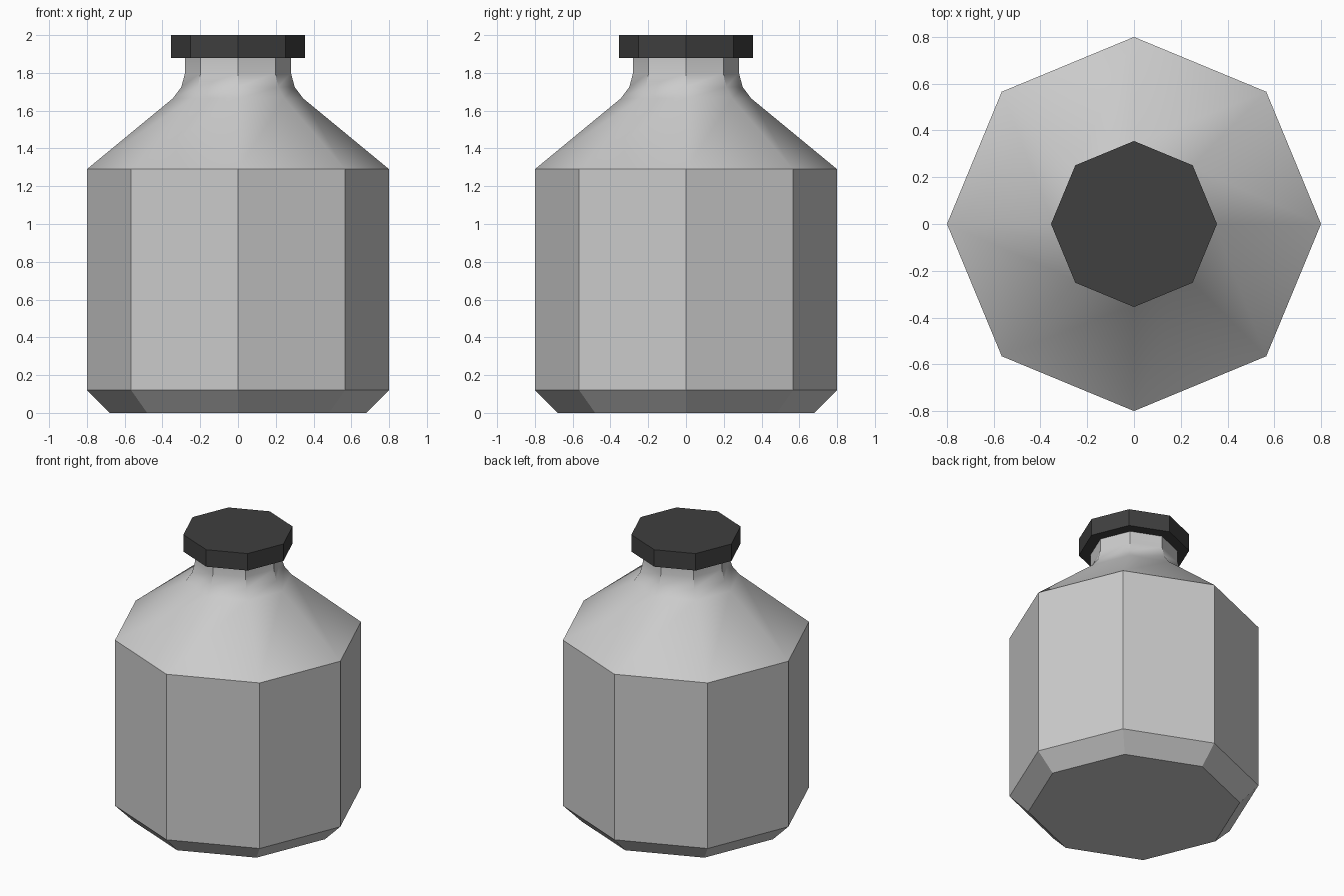
import bpy, bmesh
from math import cos, sin, pi

if "Cube" in bpy.data.objects:
    bpy.data.objects.remove(bpy.data.objects["Cube"])

SIDES = 8


def lathe(name, profile, close_top, is_soft):
    """Spin an (r, z) profile into an eight-sided shell."""
    bm = bmesh.new()
    rings = [[bm.verts.new((r * cos(2 * pi * i / SIDES), r * sin(2 * pi * i / SIDES), z))
              for i in range(SIDES)] for r, z in profile]
    for a, b in zip(rings, rings[1:]):
        for i in range(SIDES):
            j = (i + 1) % SIDES
            bm.faces.new((a[i], a[j], b[j], b[i]))
    bm.faces.new(rings[0][::-1])
    if close_top:
        bm.faces.new(rings[-1])
    for f in bm.faces:
        f.smooth = True
    for e in bm.edges:
        e.smooth = is_soft(*sorted(v.co.z for v in e.verts))
    mesh = bpy.data.meshes.new(name)
    bm.to_mesh(mesh)
    bm.free()
    obj = bpy.data.objects.new(name, mesh)
    bpy.context.collection.objects.link(obj)
    return obj


# Bottle: chamfered base, straight wall, soft shoulder and faceted neck
def shoulder_soft(lo, hi):
    ring = hi - lo < 0.001
    return lo > 1.3 if ring else (lo > 1.2 and hi < 1.75)


lathe("bottle",
      [(0.68, 0), (0.8, 0.12), (0.8, 1.29), (0.345, 1.665),
       (0.30, 1.725), (0.28, 1.80), (0.28, 1.88)],
      False, shoulder_soft)

# Cap: dark flat-sided lid
cap = lathe("cap", [(0.355, 1.88), (0.355, 2.0)], True, lambda lo, hi: False)
dark = bpy.data.materials.new("dark_cap")
dark.diffuse_color = (0.05, 0.05, 0.05, 1)
dark.use_nodes = True
dark.node_tree.nodes["Principled BSDF"].inputs["Base Color"].default_value = dark.diffuse_color
cap.data.materials.append(dark)
